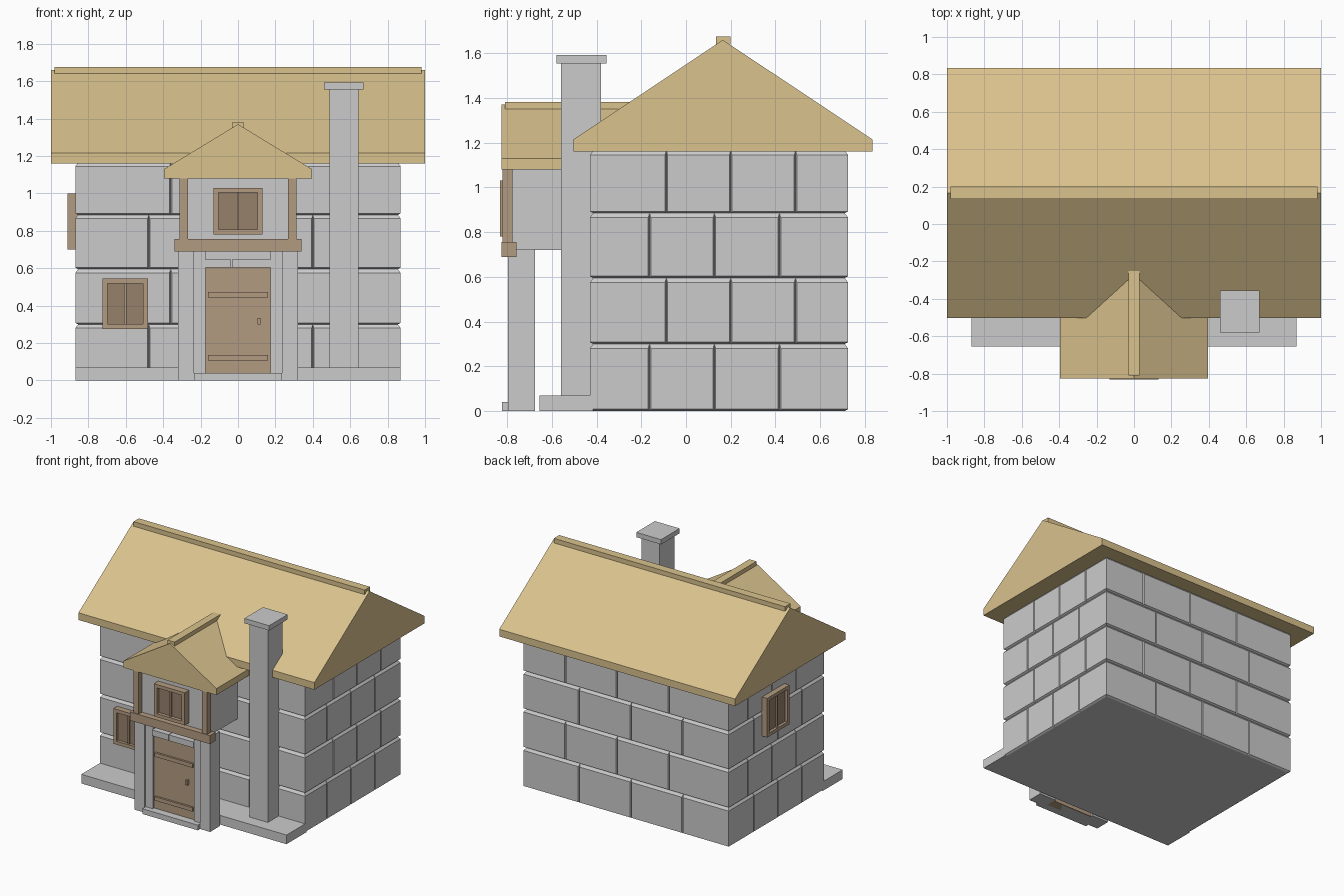
import bpy, bmesh, math
from mathutils import Matrix, Vector

if "Cube" in bpy.data.objects:
    bpy.data.objects.remove(bpy.data.objects["Cube"])


def material(name, rgb):
    m = bpy.data.materials.new(name)
    m.diffuse_color = (*rgb, 1)
    m.use_nodes = True
    m.node_tree.nodes["Principled BSDF"].inputs["Base Color"].default_value = m.diffuse_color
    return m


STRAW = material("straw", (0.70, 0.54, 0.27))
WOOD = material("wood", (0.45, 0.33, 0.22))
DARK = material("dark_wood", (0.31, 0.22, 0.15))


def finish(name, bm, mat=None):
    bmesh.ops.recalc_face_normals(bm, faces=bm.faces)
    me = bpy.data.meshes.new(name)
    bm.to_mesh(me)
    bm.free()
    ob = bpy.data.objects.new(name, me)
    bpy.context.collection.objects.link(ob)
    if mat:
        me.materials.append(mat)
    return ob


def add_box(bm, x, y, z):
    """Box from (min, max) pairs."""
    size = [b - a for a, b in (x, y, z)]
    mid = [(a + b) / 2 for a, b in (x, y, z)]
    bmesh.ops.create_cube(bm, size=1, matrix=Matrix.Translation(mid) @ Matrix.Diagonal((*size, 1)))


def box(name, x, y, z, mat=None):
    bm = bmesh.new()
    add_box(bm, x, y, z)
    return finish(name, bm, mat)


def prism(name, pts, depth, mat):
    """Closed profile of 3D points, extruded along the depth vector."""
    bm = bmesh.new()
    face = bm.faces.new([bm.verts.new(p) for p in pts])
    new = bmesh.ops.extrude_face_region(bm, geom=[face])["geom"]
    bmesh.ops.translate(bm, vec=depth, verts=[v for v in new if isinstance(v, bmesh.types.BMVert)])
    # the starting face stays as the near cap
    return finish(name, bm, mat)


# --- stone walls: bevelled blocks, mitred at the corners, over a plain core ---
X, Y0, Y1, D = 0.87, -0.43, 0.725, 0.015
COURSES = [0, 0.30, 0.595, 0.885, 1.165]


def stone_wall(name, place, a0, a1, joints):
    """place(a, depth, z) maps wall coordinates to 3D."""
    bm = bmesh.new()
    for row in range(4):
        z0, z1 = COURSES[row], COURSES[row + 1]
        cuts = [a0] + joints[row % 2] + [a1]
        for p, q in zip(cuts, cuts[1:]):
            first, last = p == a0, q == a1
            op, oq = p + (0 if first else .006), q - (0 if last else .006)
            ip, iq = p + (D if first else 0), q - (D if last else 0)
            outer = [(op, z0 + .008), (oq, z0 + .008), (oq, z1 - .02), (op, z1 - .02)]
            inner = [(ip, z0), (iq, z0), (iq, z1), (ip, z1)]
            vo = [bm.verts.new(place(a, 0, z)) for a, z in outer]
            vi = [bm.verts.new(place(a, D, z)) for a, z in inner]
            bm.faces.new(vo)
            bm.faces.new(vi[::-1])
            for i in range(4):
                j = (i + 1) % 4
                bm.faces.new((vi[i], vi[j], vo[j], vo[i]))
    finish(name, bm)


long_joints = [[-.477, -.039, .40], [-.36, .08, .517]]
side_joints = [[-.163, .127, .418], [-.088, .20, .49]]
stone_wall("front_wall", lambda a, d, z: (a, Y0 + d, z), -X, X, long_joints)
stone_wall("back_wall", lambda a, d, z: (a, Y1 - d, z), -X, X, long_joints)
stone_wall("right_wall", lambda a, d, z: (X - d, a, z), Y0, Y1, side_joints)
stone_wall("left_wall", lambda a, d, z: (-X + d, a, z), Y0, Y1, side_joints)
box("wall_core", (-X + D, X - D), (Y0 + D, Y1 - D), (0, 1.165))
box("front_plinth", (-X, X), (-.655, Y0 + D), (0, .07))

# --- main roof and ridge ---
prism("main_roof", [(-1, y, z) for y, z in
      ((-.503, 1.16), (.833, 1.16), (.833, 1.215), (.165, 1.66), (-.503, 1.215))],
      Vector((2, 0, 0)), STRAW)
box("main_ridge", (-.98, .98), (.135, .20), (1.64, 1.675), STRAW)

# --- chimney ---
box("chimney_shaft", (.49, .645), (-.56, -.38), (.06, 1.56))
box("chimney_cap", (.46, .67), (-.58, -.355), (1.555, 1.592))

# --- upper bay over the door ---
box("bay_room", (-.295, .295), (-.78, -.42), (.72, 1.09))
box("bay_beam", (-.34, .34), (-.825, -.757), (.69, .755), WOOD)
prism("bay_roof", [(x, -.825, z) for x, z in
      ((-.395, 1.08), (.395, 1.08), (.395, 1.13), (0, 1.37), (-.395, 1.13))],
      Vector((0, .575, 0)), STRAW)
box("bay_ridge", (-.03, .03), (-.81, -.25), (1.345, 1.383), STRAW)

# --- porch slab: pillars, jambs, lintel and step ---
for s, side in ((-1, "left"), (1, "right")):
    def span(a, b):
        return tuple(sorted((s * a, s * b)))
    box(f"bay_post_{side}", span(.268, .313), (-.82, -.775), (.75, 1.085), WOOD)
    box(f"porch_pillar_{side}", span(.235, .32), (-.795, -.675), (0, .725))
    box(f"door_jamb_{side}", span(.175, .235), (-.782, -.675), (0, .725))
box("porch_backing", (-.18, .18), (-.745, -.675), (.60, .725))
box("lintel_left", (-.175, -.037), (-.79, -.70), (.603, .648))
box("lintel_right", (-.033, .175), (-.79, -.70), (.603, .648))
box("door_step", (-.235, .235), (-.822, -.70), (0, .04))

# --- door ---
box("door", (-.176, .176), (-.765, -.69), (0, .603), WOOD)
for i, z in enumerate((.107, .443)):
    box(f"door_strap_{i + 1}", (-.16, .16), (-.78, -.76), (z, z + .03), WOOD)
box("door_handle", (.105, .12), (-.79, -.76), (.30, .335), WOOD)


# --- windows: frame bars around two recessed shutters, facing -y locally ---
def window(name, centre, w, h, depth, turn=0):
    bar, y = .026, (-depth, .02)
    bm = bmesh.new()
    for s in (-1, 1):
        add_box(bm, sorted((s * w / 2, s * (w / 2 - bar))), y, (-h / 2, h / 2))
        add_box(bm, (-w / 2 + bar, w / 2 - bar), y, sorted((s * h / 2, s * (h / 2 - bar))))
    add_box(bm, (-.006, .006), (-depth * .8, .02), (-h / 2 + bar, h / 2 - bar))
    frame = finish(name + "_frame", bm, WOOD)
    bm = bmesh.new()
    add_box(bm, (-w / 2 + bar, w / 2 - bar), (-depth * .5, .02), (-h / 2 + bar, h / 2 - bar))
    panes = finish(name + "_shutters", bm, DARK)
    for ob in (frame, panes):
        ob.matrix_world = Matrix.Translation(centre) @ Matrix.Rotation(turn, 4, "Z")


window("bay_window", (0, -.78, .905), .262, .25, .052)
window("front_window", (-.603, -.43, .41), .243, .27, .045)
window("side_window", (-.87, .185, .85), .27, .30, .042, -math.pi / 2)
